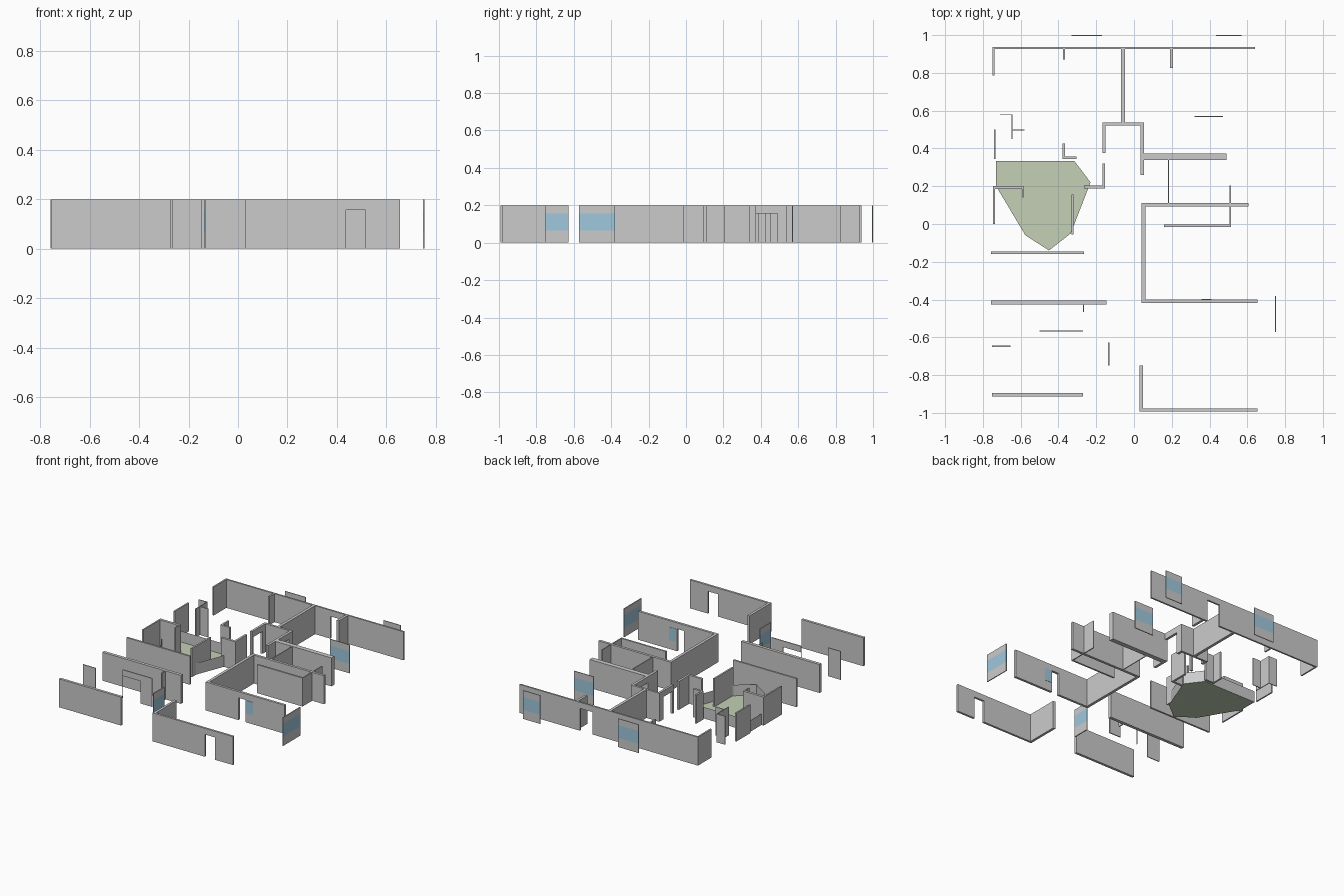
import bpy, bmesh

if "Cube" in bpy.data.objects:
    bpy.data.objects.remove(bpy.data.objects["Cube"])

H, DOOR = 0.2, 0.157          # wall height, door head height
SILL, HEAD = 0.065, 0.155     # glazing band

def material(name, col):
    m = bpy.data.materials.new(name)
    m.diffuse_color = col
    m.use_nodes = True
    m.node_tree.nodes["Principled BSDF"].inputs["Base Color"].default_value = m.diffuse_color
    return m

GLASS = material("glass_blue", (0.35, 0.58, 0.72, 1))
GREEN = material("floor_green", (0.55, 0.63, 0.46, 1))

def prism(name, pts, vec, mat=None, cap=True):
    """Extrude a closed outline along a vector."""
    bm = bmesh.new()
    f = bm.faces.new([bm.verts.new(p) for p in pts])
    r = bmesh.ops.extrude_face_region(bm, geom=[f], use_keep_orig=True)
    top = [g for g in r["geom"] if isinstance(g, bmesh.types.BMVert)]
    bmesh.ops.translate(bm, verts=top, vec=vec)
    bmesh.ops.recalc_face_normals(bm, faces=bm.faces)
    me = bpy.data.meshes.new(name)
    bm.to_mesh(me)
    bm.free()
    ob = bpy.data.objects.new(name, me)
    bpy.context.collection.objects.link(ob)
    if mat:
        me.materials.append(mat)
    return ob

def wall(name, x0, x1, y0, y1, doors=(), z0=0.0, z1=H, mat=None):
    """Straight wall along its longer side, with door notches cut in the profile."""
    along_x = (x1 - x0) > (y1 - y0)
    a, b = (x0, x1) if along_x else (y0, y1)
    prof = [(a, z0)]
    for d0, d1 in doors:
        prof += [(d0, z0), (d0, DOOR), (d1, DOOR), (d1, z0)]
    prof += [(b, z0), (b, z1), (a, z1)]
    clean = []
    for p in prof:
        if p not in clean:
            clean.append(p)
    if along_x:
        return prism(name, [(s, y0, z) for s, z in clean], (0, y1 - y0, 0), mat)
    return prism(name, [(x0, s, z) for s, z in clean], (x1 - x0, 0, 0), mat)

def window(name, x0, x1, y0, y1):
    """Thin full-height panel with a glass band."""
    wall(name + "_sill", x0, x1, y0, y1, z1=SILL)
    wall(name + "_glass", x0, x1, y0, y1, z0=SILL, z1=HEAD, mat=GLASS)
    wall(name + "_header", x0, x1, y0, y1, z0=HEAD)

# back rooms
wall("back_wall", -0.75, 0.64, 0.926, 0.938, [(0.07, 0.17)])
wall("back_left_return", -0.75, -0.739, 0.785, 0.93)
wall("back_stub_left", -0.375, -0.364, 0.87, 0.93)
wall("back_stub_right", 0.19, 0.207, 0.825, 0.93)
wall("back_divider", -0.068, -0.048, 0.535, 0.93)
wall("hall_end_wall", -0.168, 0.053, 0.522, 0.537)
wall("hall_left_wall", -0.168, -0.152, 0.375, 0.525, [(0.39, 0.49)])
wall("hall_right_wall", 0.035, 0.053, 0.26, 0.525, [(0.375, 0.49)])

# middle right rooms
wall("thick_wall", 0.05, 0.49, 0.34, 0.373)
wall("thin_partition", 0.18, 0.186, 0.108, 0.34)
wall("middle_wall", 0.04, 0.605, 0.092, 0.11)
wall("side_partition", 0.506, 0.513, -0.008, 0.205)
wall("inner_partition", 0.16, 0.513, -0.015, -0.003)
wall("right_room_side", 0.04, 0.06, -0.41, 0.095)
wall("right_room_front", 0.04, 0.655, -0.417, -0.4, [(0.295, 0.35)])
wall("right_room_pane", 0.357, 0.41, -0.419, -0.398, z0=SILL, z1=HEAD, mat=GLASS)

# front right room
wall("front_room_side", 0.03, 0.048, -0.985, -0.75)
wall("front_room_wall", 0.03, 0.655, -0.993, -0.978, [(0.437, 0.515)])

# front left rooms
wall("left_wall_a", -0.757, -0.265, -0.158, -0.145)
wall("left_wall_b", -0.757, -0.145, -0.427, -0.405)
wall("left_wall_c", -0.753, -0.27, -0.914, -0.896)
wall("left_stub", -0.271, -0.264, -0.467, -0.425)
wall("left_door_frame", -0.5, -0.27, -0.57, -0.563, [(-0.5, -0.36)])
wall("left_door_leaf", -0.753, -0.655, -0.65, -0.644)

# middle left walls
wall("left_outer_upper", -0.742, -0.732, 0.345, 0.5)
wall("left_outer_lower", -0.746, -0.736, 0.0, 0.19)
wall("left_cross_wall", -0.746, -0.585, 0.184, 0.202)
wall("left_cross_stub", -0.593, -0.585, 0.14, 0.19)
wall("post_side", -0.378, -0.366, 0.345, 0.425)
wall("post_foot", -0.37, -0.305, 0.343, 0.357)
wall("corner_side", -0.168, -0.153, 0.195, 0.32)
wall("corner_foot", -0.265, -0.153, 0.188, 0.204)
wall("inner_side", -0.331, -0.319, -0.055, 0.155)

# thin standing panels
wall("panel_a", -0.71, -0.645, 0.576, 0.581)
wall("panel_b", -0.648, -0.643, 0.45, 0.58)
wall("panel_c", -0.645, -0.58, 0.494, 0.499)

# windows
window("window_back_left", -0.33, -0.17, 0.995, 1.0)
window("window_back_right", 0.435, 0.57, 0.995, 1.0)
window("window_middle", 0.32, 0.47, 0.567, 0.573)
window("window_right", 0.747, 0.753, -0.573, -0.38)
window("window_front", -0.138, -0.131, -0.75, -0.628)

# green floor with a low grey rim
outline = [(-0.73, 0.333), (-0.315, 0.333), (-0.23, 0.22), (-0.335, -0.05),
           (-0.45, -0.14), (-0.575, -0.06), (-0.715, 0.175), (-0.73, 0.2)]
prism("green_floor", [(x, y, 0) for x, y in outline], (0, 0, 0.003), GREEN)

bm = bmesh.new()
low = [bm.verts.new((x, y, 0)) for x, y in outline]
high = [bm.verts.new((x, y, 0.08)) for x, y in outline]
n = len(outline)
for i in range(n):
    j = (i + 1) % n
    bm.faces.new((low[i], low[j], high[j], high[i]))
me = bpy.data.meshes.new("floor_rim")
bm.to_mesh(me)
bm.free()
bpy.context.collection.objects.link(bpy.data.objects.new("floor_rim", me))
